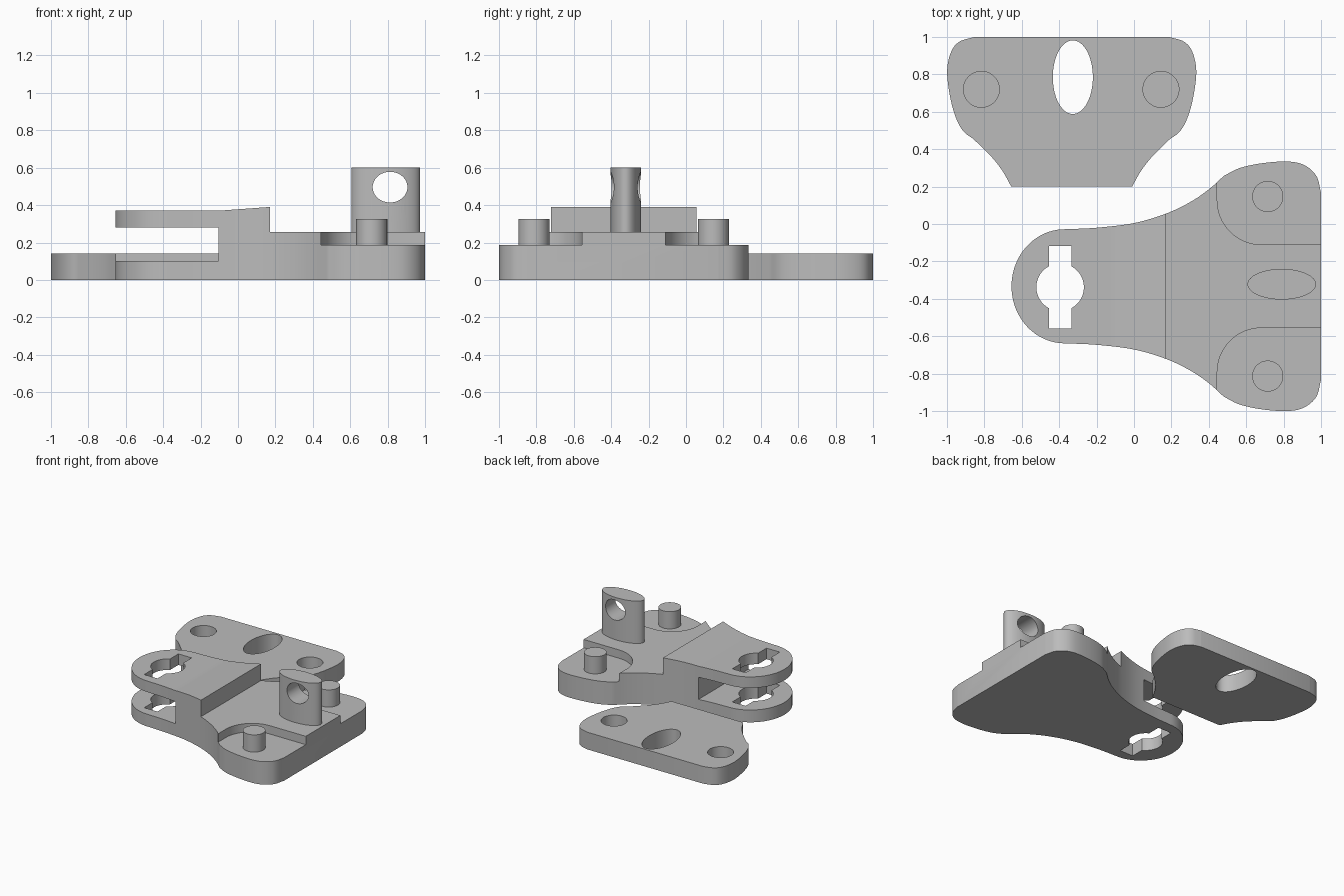
import bpy, bmesh
from math import cos, sin, pi, radians
from mathutils import Vector

if "Cube" in bpy.data.objects:
    bpy.data.objects.remove(bpy.data.objects["Cube"], do_unlink=True)

GREY = (0.5, 0.5, 0.5, 1)
grey = bpy.data.materials.new("plain grey")
grey.use_nodes = True
grey.diffuse_color = GREY
grey.node_tree.nodes["Principled BSDF"].inputs["Base Color"].default_value = GREY

MID_Y = -0.333    # mirror line of the bracket
MID_X = -0.333    # mirror line of the cover plate


def spline(points, steps=8):
    """Smooth curve through the given points."""
    p = [Vector(q) for q in points]
    p = [2 * p[0] - p[1]] + p + [2 * p[-1] - p[-2]]
    out = []
    for a, b, c, d in zip(p, p[1:], p[2:], p[3:]):
        for i in range(steps):
            t = i / steps
            out.append(0.5 * (2 * b + (c - a) * t + (2 * a - 5 * b + 4 * c - d) * t ** 2
                              + (3 * b - a - 3 * c + d) * t ** 3))
    return [tuple(q) for q in out] + [tuple(points[-1])]


def arc(cx, cy, rx, ry, start=0, end=360, n=64):
    full = abs(end - start) == 360
    count = n if full else n + 1
    angles = [radians(start + (end - start) * i / n) for i in range(count)]
    return [(cx + rx * cos(a), cy + ry * sin(a)) for a in angles]


def prism(name, outline, low, high, axis="z"):
    """Extrude a flat outline along z, or an x-z outline along y."""
    bm = bmesh.new()

    def ring(h):
        return [bm.verts.new((u, v, h) if axis == "z" else (u, h, v)) for u, v in outline]

    a, b = ring(low), ring(high)
    bm.faces.new(a)
    bm.faces.new(b)
    for i in range(len(a)):
        j = (i + 1) % len(a)
        bm.faces.new((a[i], a[j], b[j], b[i]))
    bmesh.ops.recalc_face_normals(bm, faces=bm.faces)
    mesh = bpy.data.meshes.new(name)
    bm.to_mesh(mesh)
    bm.free()
    mesh.materials.append(grey)
    obj = bpy.data.objects.new(name, mesh)
    bpy.context.collection.objects.link(obj)
    return obj


def activate(obj):
    bpy.ops.object.select_all(action="DESELECT")
    obj.select_set(True)
    bpy.context.view_layer.objects.active = obj


def combine(obj, tool, operation="DIFFERENCE"):
    mod = obj.modifiers.new("cut", "BOOLEAN")
    mod.operation, mod.solver, mod.object = operation, "EXACT", tool
    activate(obj)
    bpy.ops.object.modifier_apply(modifier=mod.name)
    bpy.data.objects.remove(tool, do_unlink=True)


def finish(obj):
    activate(obj)
    bpy.ops.object.shade_smooth_by_angle(angle=radians(25))


# Bracket outline: round nose, flared neck, rounded shoulders
nose = arc(-0.37, 0, 0.285, 0.305, 180, 90, 24)
neck = spline([(-0.37, 0.305), (-0.2, 0.313), (0, 0.338), (0.17, 0.388),
               (0.3, 0.45), (0.4, 0.518), (0.48, 0.59)])
shoulder = spline([(0.48, 0.59), (0.565, 0.632), (0.685, 0.658), (0.82, 0.667),
                   (0.91, 0.648), (0.975, 0.59), (1, 0.5)])
half = nose + neck[1:] + shoulder[1:]
outline = ([(x, MID_Y + v) for x, v in half]
           + [(x, MID_Y - v) for x, v in reversed(half[1:])])
bracket = prism("hinge_bracket", outline, -0.2, 0.8)

# Side profile: two flanges with a slot, sloped block, low deck
side = [(-0.8, 0), (-0.8, 0.1), (-0.105, 0.1), (-0.105, 0.28), (-0.8, 0.28),
        (-0.8, 0.37), (-0.105, 0.37), (0.17, 0.39), (0.17, 0.255), (1.2, 0.255), (1.2, 0)]
combine(bracket, prism("side_profile", side, -1.2, 0.6, "y"), "INTERSECT")

# Keyhole through both flanges
KX, KY = -0.395, -0.338
combine(bracket, prism("keyhole_round", arc(KX, KY, 0.127, 0.127), -0.1, 0.6))
slot = [(KX - 0.06, KY - 0.22), (KX + 0.06, KY - 0.22),
        (KX + 0.06, KY + 0.22), (KX - 0.06, KY + 0.22)]
combine(bracket, prism("keyhole_slot", slot, -0.1, 0.6))

# Recessed corner pads, each with a peg
for label, s in (("back", 1), ("front", -1)):
    pad = arc(0.68, 0.46, 0.235, 0.237, 180, 270, 24) + [(1.2, 0.223), (1.2, 1), (0.445, 1)]
    pad = [(x, MID_Y + s * v) for x, v in pad]
    combine(bracket, prism("pad_cutter", pad, 0.187, 0.5))
    finish(prism(label + "_peg", arc(0.715, MID_Y + s * 0.48, 0.083, 0.083), 0.12, 0.327))
finish(bracket)

# Oval post with a cross hole
post = prism("oval_post", arc(0.79, -0.322, 0.183, 0.082), 0.2, 0.6)
combine(post, prism("post_hole", arc(0.813, 0.496, 0.093, 0.082), -0.6, 0, "y"))
finish(post)

# Cover plate with an oval opening and two blind peg sockets
edge = spline([(0.323, 0.2), (0.37, 0.283), (0.43, 0.36), (0.523, 0.452)])
edge += spline([(0.523, 0.452), (0.58, 0.497), (0.622, 0.575), (0.652, 0.69), (0.666, 0.82),
                (0.645, 0.92), (0.6, 0.975), (0.52, 1)])[1:]
plate_outline = ([(MID_X + u, y) for u, y in edge]
                 + [(MID_X - u, y) for u, y in reversed(edge)])
plate = prism("cover_plate", plate_outline, 0, 0.14)
combine(plate, prism("oval_opening", arc(-0.327, 0.785, 0.107, 0.197), -0.1, 0.3))
for s in (1, -1):
    combine(plate, prism("socket", arc(MID_X - 0.003 + s * 0.48, 0.72, 0.096, 0.096), 0.04, 0.3))
finish(plate)
